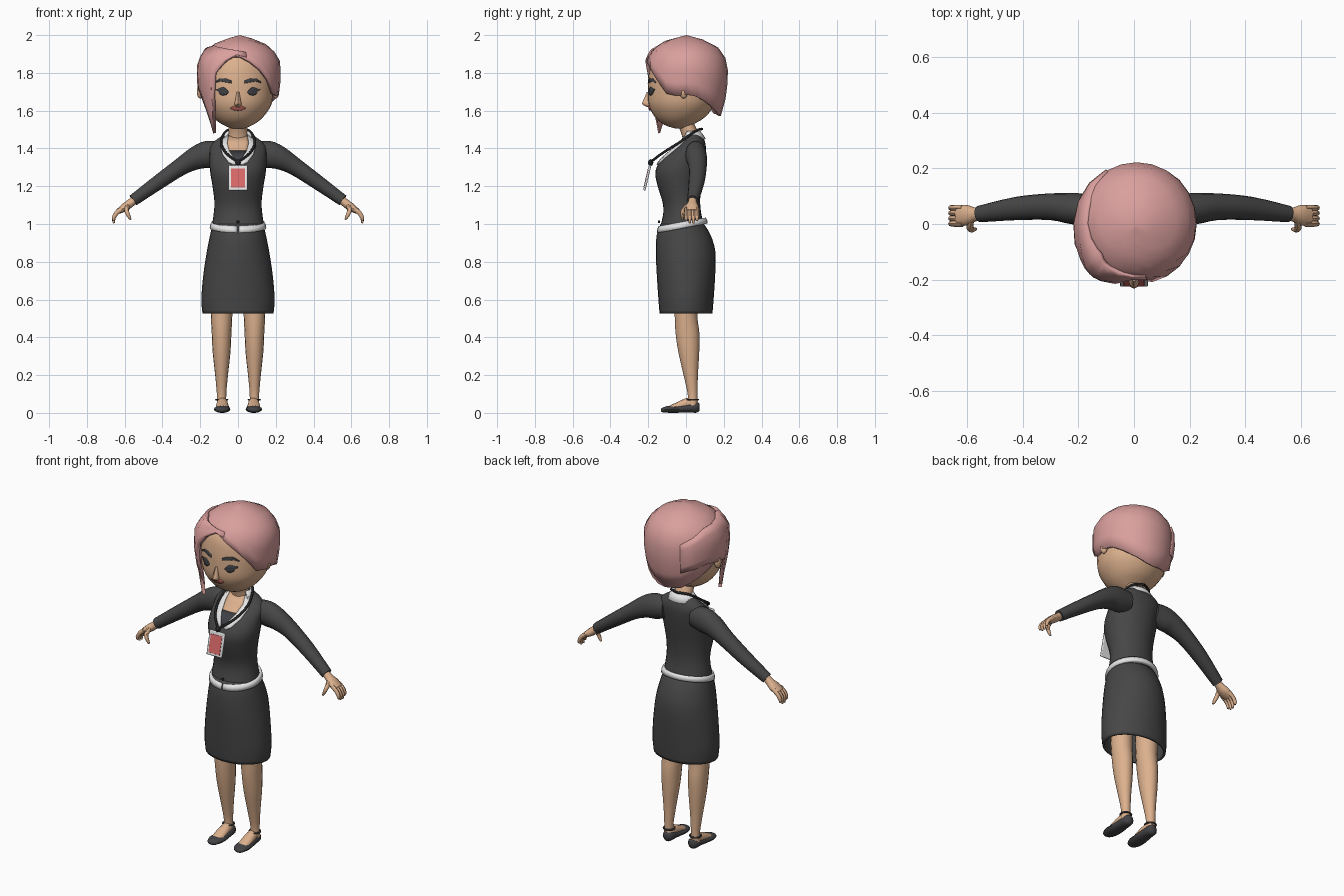
import bpy, bmesh, math
from mathutils import Vector
from mathutils.bvhtree import BVHTree

if "Cube" in bpy.data.objects:
    bpy.data.objects.remove(bpy.data.objects["Cube"])
parts = []


def material(name, *rgb):
    m = bpy.data.materials.new(name)
    m.use_nodes = True
    m.diffuse_color = (*rgb, 1)
    m.node_tree.nodes["Principled BSDF"].inputs["Base Color"].default_value = (*rgb, 1)
    return m


skin = material("skin", .72, .44, .27)
pink = material("pink_hair", .70, .35, .34)
suit = material("charcoal_cloth", .062, .062, .062)
white = material("white_trim", .78, .78, .78)
black = material("black_cord", .016, .016, .018)
dark = material("dark_grey", .05, .052, .06)
red = material("coral_red", .70, .14, .14)
lip = material("lip_red", .48, .12, .10)
shoe_grey = material("shoe_grey", .055, .055, .06)


def finish(ob, mat, mirror=False, thick=0):
    ob.data.materials.append(mat)
    if thick:
        s = ob.modifiers.new("thickness", "SOLIDIFY")
        s.thickness, s.offset = thick, -1
    if mirror:
        ob.modifiers.new("mirror", "MIRROR")
    parts.append(ob)
    return ob


def grid(name, rows, mat, closed=False, caps=False, **kw):
    """Skin a list of point rows; closed joins each row into a ring."""
    bm = bmesh.new()
    vs = [[bm.verts.new(p) for p in r] for r in rows]
    n = len(rows[0])
    for a, b in zip(vs, vs[1:]):
        for j in range(n if closed else n - 1):
            k = (j + 1) % n
            bm.faces.new((a[j], b[j], b[k], a[k]))
    if caps:
        bm.faces.new(vs[0])
        bm.faces.new(vs[-1])
    bmesh.ops.remove_doubles(bm, verts=bm.verts, dist=1e-5)
    if closed:
        bmesh.ops.recalc_face_normals(bm, faces=bm.faces)
    me = bpy.data.meshes.new(name)
    bm.to_mesh(me)
    bm.free()
    ob = bpy.data.objects.new(name, me)
    bpy.context.collection.objects.link(ob)
    return finish(ob, mat, **kw)


def smooth_path(keys, steps):
    """Catmull-Rom interpolation of key tuples."""
    k = [Vector(p) for p in keys]
    k = [k[0]] + k + [k[-1]]
    out = []
    for a, b, c, d in zip(k, k[1:], k[2:], k[3:]):
        for i in range(steps):
            t = i / steps
            out.append(b + (c - a) * (t / 2) + (a * 2 - b * 5 + c * 4 - d) * (t * t / 2)
                       + (b * 3 - a - c * 3 + d) * (t ** 3 / 2))
    return out + [k[-1]]


def ring(c, u, v, ru, rv, n):
    return [c + u * (ru * math.cos(a)) + v * (rv * math.sin(a))
            for a in (math.tau * i / n for i in range(n))]


def column(name, keys, mat, n=20, steps=3, x=0, caps=True, **kw):
    """Upright loft from keys (z, y centre, x radius, y radius)."""
    rows = [ring(Vector((x, cy, z)), Vector((1, 0, 0)), Vector((0, 1, 0)), rx, ry, n)
            for z, cy, rx, ry in smooth_path(keys, steps)]
    return grid(name, rows, mat, True, caps, **kw)


def limb(name, keys, mat, side=(0, 1, 0), n=12, steps=3):
    """Mirrored loft along a path of keys (x, y, z, side radius, other radius)."""
    pts = smooth_path(keys, steps)
    rows = []
    for i, p in enumerate(pts):
        t = (pts[min(i + 1, len(pts) - 1)] - pts[max(i - 1, 0)]).xyz.normalized()
        u = Vector(side)
        u = (u - t * u.dot(t)).normalized()
        rows.append(ring(p.xyz, u, t.cross(u), p[3], p[4], n))
    return grid(name, rows, mat, True, True, mirror=True)


def surface(ob):
    return BVHTree.FromPolygons([v.co for v in ob.data.vertices],
                                [p.vertices for p in ob.data.polygons])


def plate(name, tree, pairs, mat, lift=.005, cols=4, mirror=True):
    """Thin plate between pairs of (x, z) points, laid on a surface from the front."""
    rows = []
    for a, b in pairs:
        row = []
        for k in range(cols + 1):
            p = Vector(a).lerp(Vector(b), k / cols)
            hit = tree.ray_cast(Vector((p.x, -1, p.y)), Vector((0, 1, 0)))[0]
            row.append((p.x, (hit.y if hit else .03) - lift, p.y))
        rows.append(row)
    return grid(name, rows, mat, mirror=mirror, thick=.009)


def strip(keys):
    return [((x, z - h), (x, z + h)) for x, z, h in keys]


def box(name, size, loc, tilt, mat, bevel):
    bpy.ops.mesh.primitive_cube_add(size=1, location=loc, rotation=(tilt, 0, 0))
    ob = bpy.context.object
    ob.name, ob.scale = name, size
    bpy.ops.object.transform_apply(location=False, rotation=False)
    b = ob.modifiers.new("bevel", "BEVEL")
    b.width, b.segments = bevel, 2
    return finish(ob, mat)


def ball(name, loc, scale, mat, mirror=False):
    bpy.ops.mesh.primitive_uv_sphere_add(segments=12, ring_count=8, radius=1)
    ob = bpy.context.object
    ob.name = name
    for v in ob.data.vertices:
        v.co = Vector([c * s + o for c, s, o in zip(v.co, scale, loc)])
    return finish(ob, mat, mirror)


# Jacket body, skirt and neck
torso = column("jacket", [(.99, -.02, .138, .115), (1.06, -.02, .128, .1), (1.12, -.025, .125, .1),
               (1.2, -.035, .135, .115), (1.28, -.035, .148, .127), (1.35, -.01, .15, .112),
               (1.41, .025, .148, .08), (1.45, .04, .11, .055), (1.48, .035, .06, .04)], suit, 28)
column("skirt", [(.525, 0, .188, .14), (.6, 0, .194, .146), (.72, 0, .185, .154), (.85, -.002, .166, .158),
       (.94, -.012, .148, .143), (1.0, -.02, .134, .115)], suit, 28, caps=False, thick=.012)
column("neck", [(1.43, .03, .062, .045), (1.48, .02, .052, .045), (1.55, -.01, .05, .045)], skin, 16)

# White hem band, open at the front and tilted down towards it
band = []
for z, grow in ((1.015, 0), (1.0, .007), (.982, .01)):
    row = []
    for i in range(33):
        a = math.radians(-88 + 356 * i / 32)
        y = -.02 + (.125 + grow) * math.sin(a)
        row.append(((.14 + grow) * math.cos(a), y, z + .18 * y))
    band.append(row)
grid("jacket_hem", band, white, thick=.018)
ball("jacket_button", (0, -.143, 1.012), (.008, .006, .008), black)

# Neckline, collar and lanyard
chest = surface(torso)
plate("neckline_skin", chest, [((-x, z), (x, z)) for x, z in
      ((.055, 1.465), (.058, 1.43), (.048, 1.39), (.02, 1.35))], skin, .004, 6, False)
plate("undershirt", chest, [((-x, z), (x, z)) for x, z in
      ((.046, 1.39), (.034, 1.36), (.006, 1.325))], dark, .007, 6, False)
plate("collar_front", chest, [((.052, 1.472), (.08, 1.462)), ((.058, 1.43), (.096, 1.415)),
      ((.045, 1.385), (.083, 1.37)), ((.022, 1.35), (.052, 1.33)), ((.008, 1.325), (.024, 1.315))],
      white, .011)
back = [[((.058 + g) * math.cos(a), .03 + (.045 + g) * math.sin(a), z)
         for a in (math.radians(-35 + 250 * i / 16) for i in range(17))]
        for g, z in ((0, 1.492), (.012, 1.478), (.03, 1.452))]
grid("collar_back", back, white, thick=.009)


def cord(name, pts, radius, mat):
    cu = bpy.data.curves.new(name, "CURVE")
    cu.dimensions, cu.bevel_depth, cu.bevel_resolution = "3D", radius, 2
    sp = cu.splines.new("POLY")
    sp.points.add(len(pts) - 1)
    for q, p in zip(sp.points, pts):
        q.co = (*p, 1)
    ob = bpy.data.objects.new(name, cu)
    bpy.context.collection.objects.link(ob)
    cu.materials.append(mat)


half = smooth_path([(0, .085, 1.503), (.062, .05, 1.492), (.09, -.035, 1.432),
                    (.062, -.125, 1.375), (0, -.187, 1.328)], 4)
cord("lanyard", half + [Vector((-p.x, p.y, p.z)) for p in reversed(half)], .007, black)
ball("lanyard_clip", (0, -.187, 1.325), (.015, .014, .018), black)
box("badge_frame", (.1, .012, .138), (0, -.205, 1.245), -.23, white, .005)
box("badge_card", (.074, .004, .104), (0, -.2115, 1.244), -.23, red, .001)

# Arms and hands
limb("sleeve", [(.09, .05, 1.375, .05, .06), (.16, .052, 1.368, .056, .072), (.22, .055, 1.35, .056, .062),
     (.3, .062, 1.305, .048, .047), (.42, .056, 1.222, .042, .039), (.555, .036, 1.125, .03, .031)], suit, n=16)
limb("palm", [(.535, .036, 1.138, .02, .022), (.57, .034, 1.11, .025, .022), (.6, .032, 1.088, .037, .022),
     (.635, .03, 1.066, .037, .014)], skin)
for i in range(4):
    y = .058 - .019 * i
    drop = .012 * (i in (0, 3))
    limb("finger_%d" % (i + 1), [(.615, y, 1.08, .011, .013), (.643, y, 1.058, .011, .012),
         (.658, y, 1.032, .01, .01), (.657, y, 1.004 + drop, .005, .005)], skin, n=8, steps=2)
limb("thumb", [(.587, .012, 1.095, .015, .013), (.59, -.015, 1.07, .012, .012),
     (.58, -.02, 1.045, .01, .01), (.568, -.018, 1.022, .005, .005)], skin, n=8, steps=2)

# Legs, feet and shoes
column("leg", [(.04, .035, .026, .026), (.1, .035, .025, .026), (.2, .025, .034, .038), (.32, .015, .047, .055),
       (.42, .008, .052, .063), (.52, .0, .057, .06), (.7, 0, .062, .065)], skin, 16, x=.087, mirror=True)
limb("foot", [(.083, .055, .04, .02, .02), (.083, .02, .052, .028, .03), (.084, -.04, .038, .033, .02),
     (.085, -.09, .026, .028, .01)], skin, (1, 0, 0))
limb("shoe", [(.082, .072, .03, .012, .018), (.082, .055, .03, .03, .03), (.082, .01, .026, .036, .024),
     (.083, -.045, .02, .042, .02), (.085, -.09, .019, .042, .019), (.087, -.122, .015, .028, .013),
     (.087, -.132, .013, .01, .006)], shoe_grey, (1, 0, 0), 14)
bpy.ops.mesh.primitive_torus_add(major_radius=.03, minor_radius=.005, major_segments=20, minor_segments=6,
                                 location=(0, 0, 0))
strap = bpy.context.object
strap.name = "ankle_strap"
for v in strap.data.vertices:
    v.co += Vector((.086, .034, .07))
finish(strap, shoe_grey, True)

# Head and face
head = column("head", [(1.505, -.025, .03, .03), (1.525, -.04, .08, .075), (1.565, -.032, .132, .132),
              (1.63, -.024, .176, .174), (1.7, -.02, .188, .182), (1.78, -.015, .188, .184),
              (1.86, -.01, .172, .172), (1.92, 0, .13, .13), (1.96, 0, .05, .05)], skin, 28)
face = surface(head)
plate("eye", face, strip([(.052, 1.698, .003), (.064, 1.7, .016), (.08, 1.702, .022), (.096, 1.703, .017),
      (.105, 1.708, .007), (.118, 1.714, .002)]), dark)
plate("eyebrow", face, strip([(.036, 1.752, .007), (.065, 1.76, .01), (.095, 1.763, .008),
      (.122, 1.75, .003)]), dark)
plate("lips", face, strip([(-.04, 1.612, .002), (-.018, 1.613, .012), (0, 1.611, .012),
      (.018, 1.613, .012), (.04, 1.612, .002)]), lip, .007, 4, False)
column("nose", [(1.62, -.196, .012, .012), (1.635, -.208, .019, .025), (1.655, -.204, .014, .022),
       (1.7, -.195, .008, .012)], skin, 8, 2)
ball("ear", (.2, -.012, 1.7), (.018, .022, .036), skin, True)


# Hair shells: angles run from the front (0) towards +x
def table(keys, x):
    for (a, p), (b, q) in zip(keys, keys[1:]):
        if a <= x <= b:
            return p + (q - p) * (x - a) / (b - a)
    return keys[-1][1]


PROFILE = [(1.45, .17), (1.57, .178), (1.66, .203), (1.77, .217), (1.86, .214),
           (1.93, .172), (1.97, .11), (2.0, 0)]


def hair(name, angles, top, bottom, puff, rows, power):
    out = []
    for i in range(rows + 1):
        row = []
        for a in angles:
            zt, zb = table(top, a), table(bottom, a)
            z = zt - (zt - zb) * (i / rows) ** power
            r = table(PROFILE, z) + table(puff, a)
            t = math.radians(a)
            row.append((.01 + r * math.sin(t), .002 - 1.02 * r * math.cos(t), z))
        out.append(row)
    return grid(name, out, pink, thick=.018)


hairline = [(-180, 1.57), (-150, 1.58), (-120, 1.64), (-95, 1.71), (-75, 1.72), (-55, 1.74), (-40, 1.8),
            (-10, 1.905), (0, 1.89), (20, 1.85), (40, 1.785), (60, 1.69), (80, 1.675), (95, 1.69),
            (108, 1.67), (140, 1.61), (170, 1.57), (180, 1.57)]
hair("hair_cap", range(-180, 181, 15), [(-180, 2.0), (180, 2.0)], hairline, [(-180, 0), (180, 0)], 7, 1.5)
hair("hair_side_sweep", [-150, -130, -110, -90, -72, -58, -50, -44, -39, -33, -20, -5, 10],
     [(-150, 1.85), (-110, 1.92), (-50, 1.945), (10, 1.91)],
     [(-150, 1.68), (-110, 1.72), (-72, 1.70), (-58, 1.60), (-44, 1.48), (-39, 1.69), (-33, 1.80),
      (-20, 1.865), (-5, 1.9), (10, 1.885)],
     [(-150, .004), (-90, .012), (-58, .024), (-42, .032), (-20, .016), (10, .004)], 5, 1)

# Smooth shading with sharp creases kept
bpy.ops.object.select_all(action="DESELECT")
for ob in parts:
    ob.select_set(True)
bpy.context.view_layer.objects.active = parts[0]
bpy.ops.object.shade_smooth_by_angle(angle=math.radians(45))
